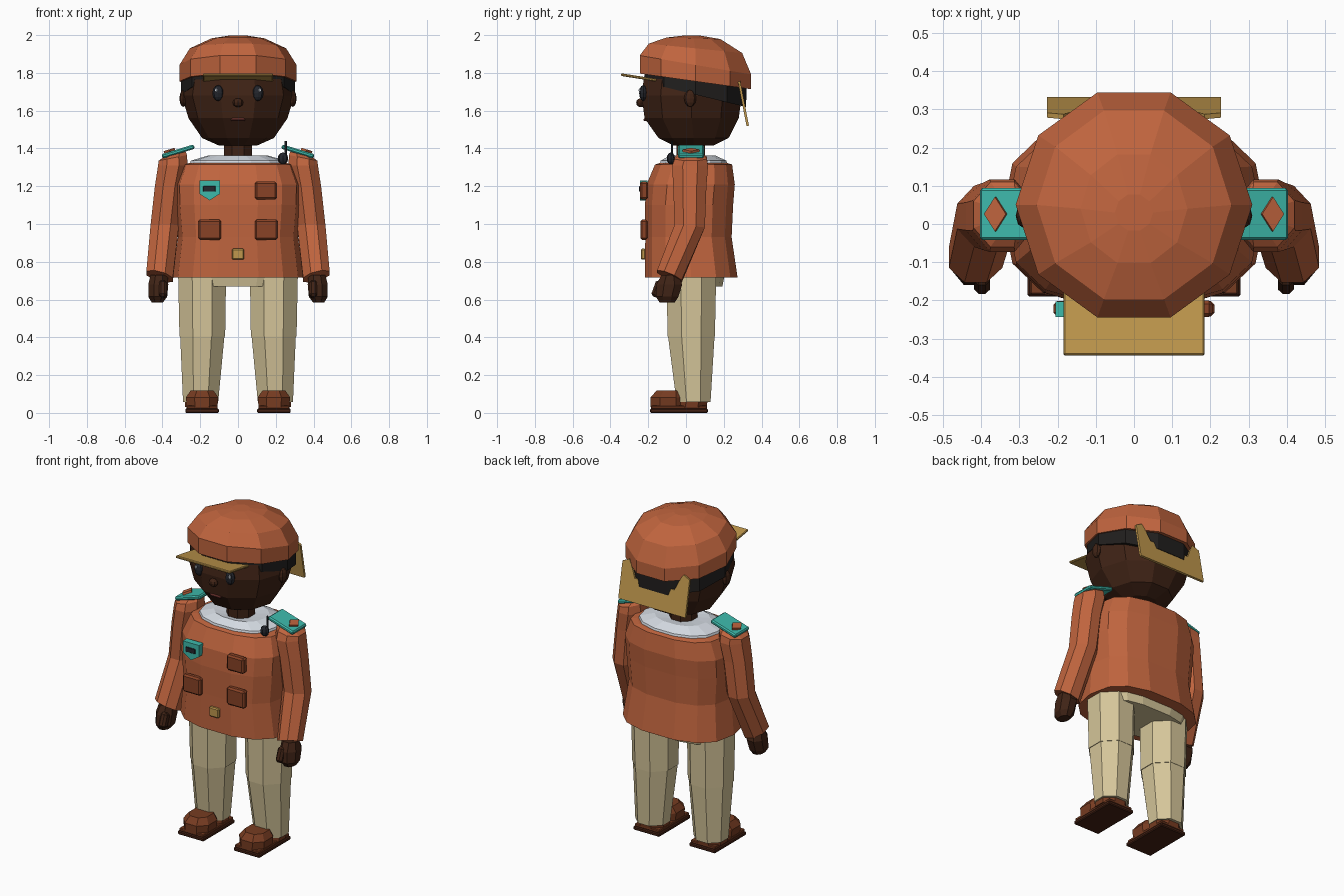
import bpy, bmesh
from math import cos, sin, pi, radians
from mathutils import Matrix, Vector, Euler

if "Cube" in bpy.data.objects:
    bpy.data.objects.remove(bpy.data.objects["Cube"])


def material(name, rgb):
    m = bpy.data.materials.new(name)
    m.diffuse_color = [(c / 255) ** 2.2 for c in rgb] + [1]
    m.use_nodes = True
    m.node_tree.nodes["Principled BSDF"].inputs["Base Color"].default_value = m.diffuse_color
    return m


RUST = material("rust cloth", (190, 100, 64))
BROWN = material("dark rust", (135, 68, 42))
SKIN = material("skin", (66, 40, 28))
HAIR = material("hair", (38, 36, 35))
TAN = material("tan cloth", (212, 196, 152))
GOLD = material("gold", (190, 150, 78))
TEAL = material("teal", (64, 184, 170))
WHITE = material("white cloth", (212, 218, 226))
LEATHER = material("leather", (118, 62, 38))
SOLE = material("sole", (70, 38, 26))
BLACK = material("black", (40, 42, 48))
LIPS = material("lips", (110, 55, 50))


def finish(name, bm, mat, mirror=False, bevel=0):
    bmesh.ops.recalc_face_normals(bm, faces=bm.faces)
    me = bpy.data.meshes.new(name)
    bm.to_mesh(me)
    bm.free()
    me.materials.append(mat)
    ob = bpy.data.objects.new(name, me)
    bpy.context.collection.objects.link(ob)
    if bevel:
        b = ob.modifiers.new("bevel", 'BEVEL')
        b.width, b.segments = bevel, 1
    if mirror:
        ob.modifiers.new("mirror", 'MIRROR')
    return ob


def loft(name, rings, mat, n=10, power=2, half=False, mirror=False):
    """Rings: (cx, cy, z, rx, ry, x slope, y slope), bottom to top."""
    bm = bmesh.new()
    k = 1 / cos(pi / n) if half else 1
    loops = []
    for ring in rings:
        cx, cy, z, rx, ry, sx, sy = (list(ring) + [0, 0])[:7]
        loop = []
        for i in range(n):
            a = 2 * pi * (i + (0.5 if half else 0)) / n
            c, s = cos(a), sin(a)
            dx = k * rx * abs(c) ** (2 / power) * (1 if c > 0 else -1)
            dy = k * ry * abs(s) ** (2 / power) * (1 if s > 0 else -1)
            loop.append(bm.verts.new((cx + dx, cy + dy, z + sx * dx + sy * dy)))
        loops.append(loop)
    for a, b in zip(loops, loops[1:]):
        for i in range(n):
            j = (i + 1) % n
            bm.faces.new((a[i], a[j], b[j], b[i]))
    bm.faces.new(loops[0][::-1])
    bm.faces.new(loops[-1])
    return finish(name, bm, mat, mirror)


def box(name, loc, size, mat, rot=(0, 0, 0), bevel=0.006, mirror=False):
    bm = bmesh.new()
    m = Matrix.LocRotScale(Vector(loc), Euler([radians(r) for r in rot]), Vector(size))
    bmesh.ops.create_cube(bm, size=1, matrix=m)
    return finish(name, bm, mat, mirror, bevel)


def ball(name, loc, size, mat, u=8, v=6, mirror=False):
    bm = bmesh.new()
    m = Matrix.LocRotScale(Vector(loc), None, Vector(size))
    bmesh.ops.create_uvsphere(bm, u_segments=u, v_segments=v, radius=1, matrix=m)
    return finish(name, bm, mat, mirror)


def plate(name, pts, loc, rot, depth, mat, mirror=False):
    """Flat outline in local xy, thickened along local z."""
    bm = bmesh.new()
    f = bm.faces.new([bm.verts.new((x, y, -depth / 2)) for x, y in pts])
    ext = bmesh.ops.extrude_face_region(bm, geom=[f])
    bmesh.ops.translate(bm, vec=(0, 0, depth), verts=[v for v in ext["geom"] if isinstance(v, bmesh.types.BMVert)])
    bm.transform(Matrix.LocRotScale(Vector(loc), Euler([radians(r) for r in rot]), None))
    return finish(name, bm, mat, mirror)


# Cap, hair and head
loft("cap", [(0, .05, 1.755, .31, .31, 0, -.14), (0, .05, 1.842, .31, .31, 0, -.17),
             (0, .05, 1.93, .255, .26, 0, -.1), (0, .04, 1.983, .14, .15, 0, -.03),
             (0, .03, 1.997, .05, .05)], RUST)
loft("hair", [(0, .05, 1.685, .302, .282, 0, -.245), (0, .05, 1.79, .3, .285, 0, -.14)], HAIR)
loft("head", [(0, .04, 1.415, .1, .11), (0, .04, 1.455, .19, .195), (0, .03, 1.56, .262, .262),
              (0, .03, 1.68, .298, .279), (0, .03, 1.78, .28, .265)], SKIN)
ball("ear", (.29, .022, 1.665), (.02, .032, .045), SKIN, mirror=True)
ball("eye", (.105, -.226, 1.693), (.031, .022, .042), BLACK, mirror=True)
ball("eye_highlight", (.115, -.245, 1.708), (.008, .006, .01), WHITE, 6, 4, True)
ball("nose", (0, -.238, 1.642), (.028, .026, .024), SKIN)
box("mouth", (0, -.213, 1.552), (.075, .025, .016), LIPS)
loft("neck", [(0, .025, 1.33, .075, .075), (0, .025, 1.44, .075, .075)], SKIN, 8, half=True)

# Cap peak and neck flap
box("peak", (0, -.25, 1.776), (.37, .19, .014), GOLD, (-9, 0, 0), .004)
plate("neck_flap", [(-.228, -.12), (.228, -.12), (.228, .1), (.185, .12), (.165, .09), (.135, .02),
                    (-.135, .02), (-.165, .09), (-.185, .12), (-.228, .1)],
      (0, .304, 1.637), (101, 0, 0), .013, GOLD)

# Jacket and shirt
loft("jacket", [(0, .028, .716, .345, .25), (0, .013, .93, .318, .233), (0, .016, 1.1, .333, .238),
                (0, .025, 1.21, .335, .238), (0, .04, 1.315, .295, .208), (0, .04, 1.322, .26, .185)],
     RUST, 14, 2.6)
loft("shirt", [(0, .04, 1.3, .262, .187), (0, .04, 1.335, .25, .178), (0, .035, 1.362, .16, .125),
               (0, .03, 1.355, .08, .08)], WHITE, 14, 2.3)

# Sleeves and hands
loft("sleeve", [(.415, -.088, .722, .07, .065, .25, -.4), (.388, .02, .99, .075, .08, 0, -.1),
                (.365, .02, 1.2, .075, .088), (.345, .022, 1.31, .078, .095),
                (.345, .025, 1.35, .075, .085, -.2), (.33, .025, 1.378, .05, .05, -.25)],
     RUST, 8, half=True, mirror=True)
loft("hand", [(.427, -.1, .585, .03, .04), (.425, -.1, .615, .05, .06), (.422, -.088, .68, .053, .068),
              (.418, -.085, .73, .045, .045)], SKIN, 8, half=True, mirror=True)
box("thumb", (.398, -.148, .655), (.042, .05, .09), SKIN, (-20, 0, 0), .012, True)

# Shoulder boards with diamonds
box("shoulder_board", (.317, .026, 1.384), (.178, .137, .024), TEAL, (0, 17, 0), .007, True)
plate("board_diamond", [(-.03, 0), (0, -.045), (.03, 0), (0, .045)],
      (.362, .026, 1.386), (0, 17, 0), .018, RUST, True)

# Pockets, badge and buckle
box("lower_pocket", (.15, -.222, .97), (.122, .04, .108), BROWN, bevel=.01, mirror=True)
box("chest_pocket", (.148, -.222, 1.177), (.116, .044, .095), BROWN, bevel=.01)
plate("badge", [(-.055, .05), (.055, .05), (.055, -.02), (0, -.055), (-.055, -.02)],
      (-.15, -.223, 1.18), (90, 0, 0), .04, TEAL)
box("badge_bar", (-.152, -.243, 1.186), (.065, .01, .03), BLACK, bevel=.002)
box("buckle", (0, -.226, .84), (.066, .024, .058), GOLD)

# Shoulder radio
ball("radio", (.238, -.08, 1.347), (.028, .022, .032), BLACK)
loft("antenna", [(.253, -.075, 1.33, .007, .007), (.253, -.075, 1.44, .006, .006)], BLACK, 6)

# Trousers
loft("trouser_seat", [(0, .045, .67, .26, .15), (0, .045, .74, .29, .165)], TAN, 14, 3)
loft("lower_leg", [(.198, .04, .058, .093, .09), (.189, .028, .405, .117, .123)],
     TAN, 8, half=True, mirror=True)
loft("upper_leg", [(.189, .028, .405, .121, .125), (.19, .028, .74, .127, .132)],
     TAN, 8, half=True, mirror=True)

# Shoes
box("sole", (.19, -.037, .011), (.178, .306, .022), SOLE, bevel=.005, mirror=True)
box("welt", (.19, -.037, .03), (.165, .295, .018), LEATHER, bevel=.004, mirror=True)
loft("shoe_toe", [(.19, -.095, .03, .08, .092), (.19, -.095, .082, .085, .092), (.19, -.085, .118, .06, .07)],
     LEATHER, 8, 2.3, True, True)
loft("shoe_heel", [(.195, .03, .03, .085, .08), (.195, .035, .075, .088, .08), (.198, .035, .112, .07, .075)],
     LEATHER, 8, half=True, mirror=True)
